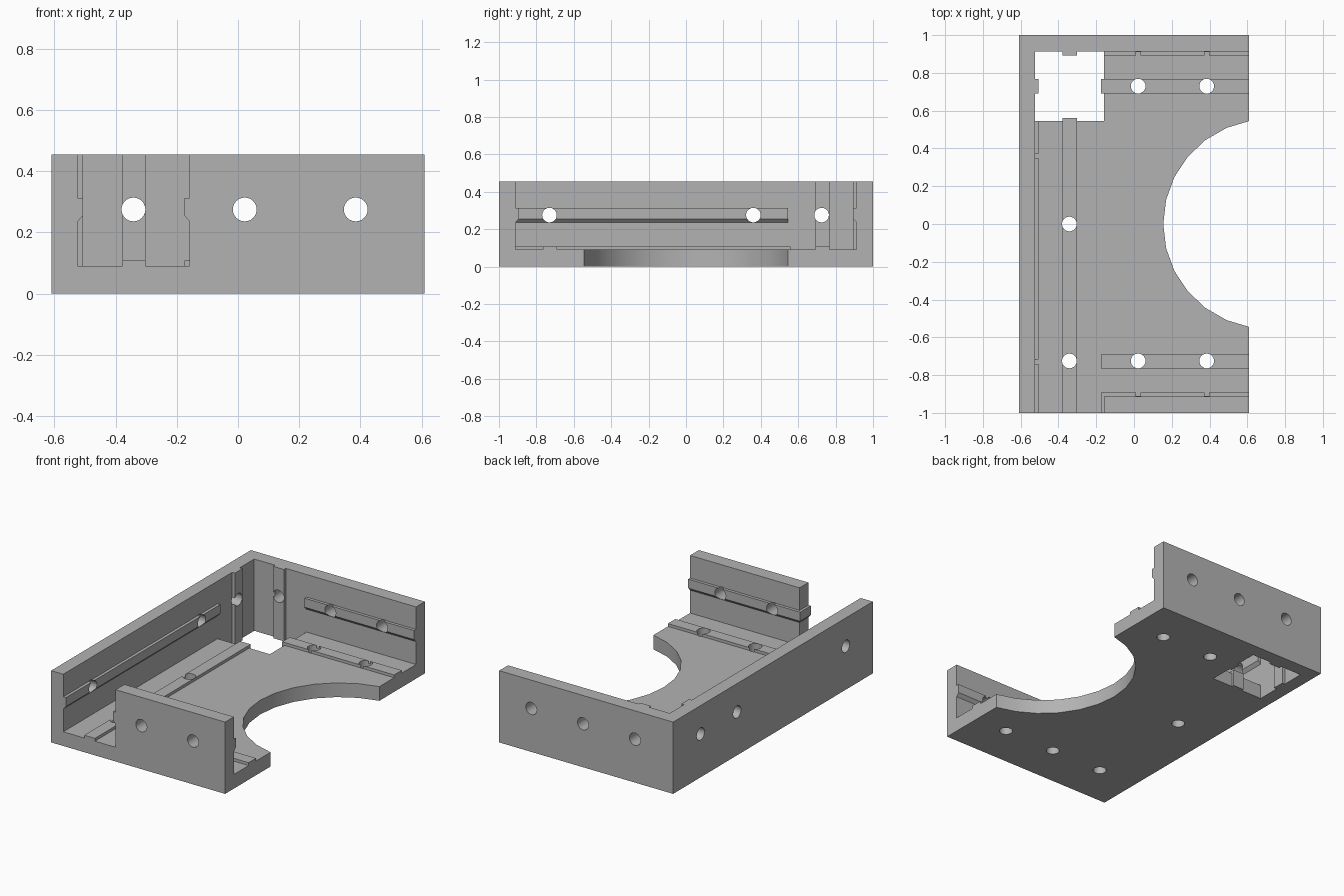
import bpy, math
from mathutils import Matrix

if "Cube" in bpy.data.objects:
    bpy.data.objects.remove(bpy.data.objects["Cube"])

grey = bpy.data.materials.new("plain grey")
grey.diffuse_color = (0.45, 0.45, 0.45, 1)
grey.use_nodes = True
grey.node_tree.nodes["Principled BSDF"].inputs["Base Color"].default_value = grey.diffuse_color

W, L, H = 0.61, 1.0, 0.455      # half width, half length, height
FLOOR = 0.09                    # floor thickness
XL, XR = -0.525, -0.158         # inner left wall face, side of the openings
YB = 0.912                      # inner face of front and back walls
HOLE_Z = 0.275


def make(name, verts, faces):
    me = bpy.data.meshes.new(name)
    me.from_pydata(verts, [], faces)
    me.materials.append(grey)
    ob = bpy.data.objects.new(name, me)
    bpy.context.collection.objects.link(ob)
    return ob


def loft(name, layers):
    """Stack of rectangles (x0, x1, y0, y1, z) closed at both ends."""
    verts = []
    for x0, x1, y0, y1, z in layers:
        verts += [(x0, y0, z), (x1, y0, z), (x1, y1, z), (x0, y1, z)]
    faces = [(3, 2, 1, 0)]
    for k in range(0, len(verts) - 4, 4):
        for i in range(4):
            j = (i + 1) % 4
            faces.append((k + i, k + j, k + 4 + j, k + 4 + i))
    n = len(verts)
    faces.append((n - 4, n - 3, n - 2, n - 1))
    return make(name, verts, faces)


def box(name, x0, x1, y0, y1, z0, z1):
    return loft(name, [(x0, x1, y0, y1, z0), (x0, x1, y0, y1, z1)])


def cylinder(name, center, r, depth, axis, n=24, turn=0.0):
    pts = [(r * math.cos(turn + 2 * math.pi * i / n),
            r * math.sin(turn + 2 * math.pi * i / n)) for i in range(n)]
    verts = [(x, y, -depth / 2) for x, y in pts] + [(x, y, depth / 2) for x, y in pts]
    faces = [tuple(reversed(range(n))), tuple(range(n, 2 * n))]
    faces += [(i, (i + 1) % n, n + (i + 1) % n, n + i) for i in range(n)]
    ob = make(name, verts, faces)
    rot = {'x': Matrix.Rotation(math.pi / 2, 4, 'Y'),
           'y': Matrix.Rotation(math.pi / 2, 4, 'X'),
           'z': Matrix.Identity(4)}[axis]
    ob.data.transform(Matrix.Translation(center) @ rot)
    return ob


def combine(tool, operation):
    mod = body.modifiers.new(operation, 'BOOLEAN')
    mod.operation = operation
    mod.solver = 'EXACT'
    mod.object = tool
    bpy.context.view_layer.objects.active = body
    bpy.ops.object.modifier_apply(modifier=mod.name)
    bpy.data.objects.remove(tool)


# Tray block, hollowed and open on the right
body = box("corner_bracket", -W, W, -L, L, 0, H)
combine(box("cavity", XL, W + 0.1, -YB, YB, FLOOR, H + 0.1), 'DIFFERENCE')
# Opening in the front wall and square opening in the floor
combine(box("front_opening", XL, XR, -L - 0.1, -0.8, FLOOR, H + 0.1), 'DIFFERENCE')
combine(box("floor_opening", XL, XR, 0.545, YB, -0.1, FLOOR + 0.05), 'DIFFERENCE')
# Large round cut-out
combine(cylinder("round_cutout", (0.709, 0, 0), 0.554, 0.5, 'z', 27, math.pi), 'DIFFERENCE')


# Wall rails with a sloped underside
def wall_rail(name, upper, lower):
    combine(loft(name, [(*lower, 0.235), (*upper, 0.255), (*upper, 0.312)]), 'UNION')


wall_rail("left_rail", (-0.57, -0.506, -L, 0.545), (-0.57, XL, -L, 0.545))
wall_rail("back_rail", (XR, W, 0.893, 0.95), (XR, W, YB, 0.95))
wall_rail("front_rail", (-0.175, W, -L, -0.893), (XR, W, -L, -YB))

# Vertical rails in the closed corner
combine(box("left_upright_rail", -0.57, -0.506, 0.692, 0.768, 0, H), 'UNION')
combine(box("back_upright_rail", -0.378, -0.303, 0.893, 0.95, 0, H), 'UNION')

# Floor rails, wrapping over the edge of the floor opening
combine(box("long_floor_rail", -0.378, -0.303, -L, 0.56, 0, 0.108), 'UNION')
combine(box("back_floor_rail", -0.175, W, 0.692, 0.768, 0, 0.108), 'UNION')
combine(box("front_floor_rail", -0.175, W, -0.765, -0.69, 0, 0.108), 'UNION')

# Screw holes: floor, front and back walls, left wall
R = 0.039
for x, y in [(-0.342, 0), (-0.342, -0.725), (0.022, -0.725), (0.385, -0.725),
             (0.022, 0.73), (0.385, 0.73)]:
    combine(cylinder("floor_hole", (x, y, 0), R, 0.5, 'z'), 'DIFFERENCE')
for x in (-0.342, 0.022, 0.385):
    combine(cylinder("cross_hole", (x, 0, HOLE_Z), R, 2.4, 'y'), 'DIFFERENCE')
for y in (-0.73, 0.36, 0.725):
    combine(cylinder("left_hole", (-0.56, y, HOLE_Z), R, 0.3, 'x'), 'DIFFERENCE')

# Smooth holes and arc, crisp edges
bpy.ops.object.select_all(action='DESELECT')
body.select_set(True)
bpy.context.view_layer.objects.active = body
bpy.ops.object.shade_smooth_by_angle(angle=math.radians(30))
